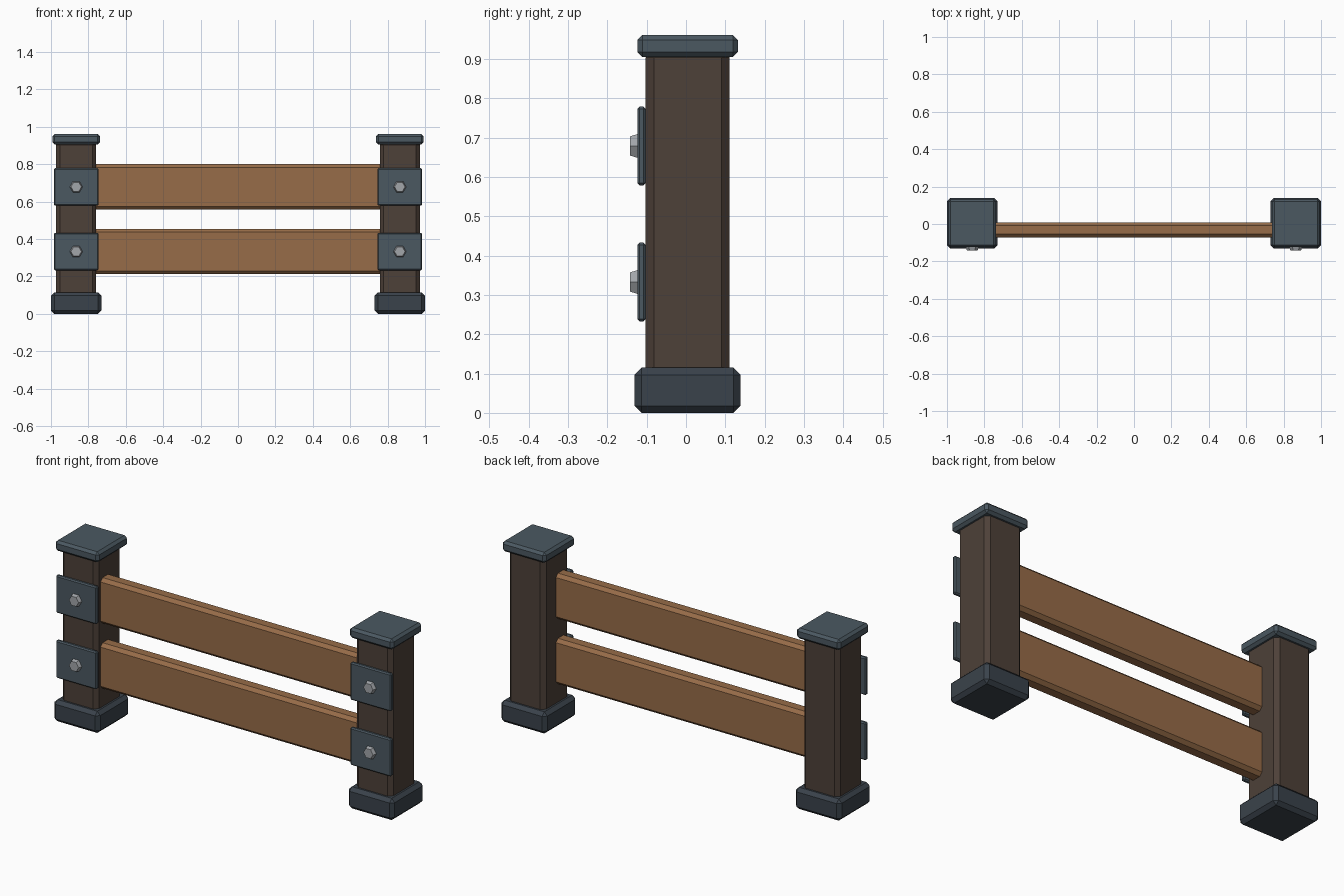
import bpy, bmesh
from math import radians
from mathutils import Matrix

if "Cube" in bpy.data.objects:
    bpy.data.objects.remove(bpy.data.objects["Cube"])


def material(name, rgb):
    m = bpy.data.materials.new(name)
    m.diffuse_color = (*rgb, 1)
    m.use_nodes = True
    m.node_tree.nodes["Principled BSDF"].inputs["Base Color"].default_value = m.diffuse_color
    return m


POST = material("dark_wood", (0.075, 0.052, 0.040))
RAIL = material("warm_wood", (0.31, 0.15, 0.065))
IRON = material("slate_metal", (0.07, 0.098, 0.12))
BASE = material("dark_metal", (0.042, 0.055, 0.07))
STEEL = material("bolt_steel", (0.36, 0.38, 0.40))


def finish(name, bm, mat):
    bmesh.ops.recalc_face_normals(bm, faces=bm.faces)
    me = bpy.data.meshes.new(name)
    bm.to_mesh(me)
    bm.free()
    me.materials.append(mat)
    ob = bpy.data.objects.new(name, me)
    bpy.context.collection.objects.link(ob)
    return ob


def box(name, lo, hi, bevel, mat):
    """Chamfered box between two corners."""
    bm = bmesh.new()
    size = [b - a for a, b in zip(lo, hi)]
    mid = [(a + b) / 2 for a, b in zip(lo, hi)]
    bmesh.ops.create_cube(bm, size=1, matrix=Matrix.Translation(mid) @ Matrix.Diagonal((*size, 1)))
    bmesh.ops.bevel(bm, geom=bm.edges[:], offset=bevel, segments=1, profile=0.5, affect='EDGES')
    return finish(name, bm, mat)


def bolt(name, x, z):
    """Tapered hexagonal bolt head facing the front, one corner up."""
    bm = bmesh.new()
    place = (Matrix.Translation((x, -0.1315, z)) @ Matrix.Rotation(radians(90), 4, 'X')
             @ Matrix.Rotation(radians(90), 4, 'Z'))
    bmesh.ops.create_cone(bm, cap_ends=True, segments=6, radius1=0.036, radius2=0.028,
                          depth=0.023, matrix=place)
    return finish(name, bm, STEEL)


RAIL_Z = {"lower": 0.333, "upper": 0.679}
CY = 0.004

for side, x in (("left", -0.865), ("right", 0.865)):
    # post with footing and cap
    def block(part, half, z0, z1, bevel, mat):
        box(f"{side}_{part}", (x - half, CY - half, z0), (x + half, CY + half, z1), bevel, mat)
    block("base", 0.135, 0, 0.115, 0.018, BASE)
    block("post", 0.107, 0.08, 0.925, 0.021, POST)
    block("cap", 0.128, 0.905, 0.961, 0.013, IRON)
    # bracket plates and bolts
    for level, z in RAIL_Z.items():
        box(f"{side}_{level}_plate", (x - 0.12, -0.124, z - 0.1), (x + 0.12, -0.102, z + 0.1), 0.006, IRON)
        bolt(f"{side}_{level}_bolt", x, z)

# rails running into the posts
for level, z in RAIL_Z.items():
    box(f"{level}_rail", (-0.81, -0.071, z - 0.121), (0.81, 0.009, z + 0.121), 0.017, RAIL)
